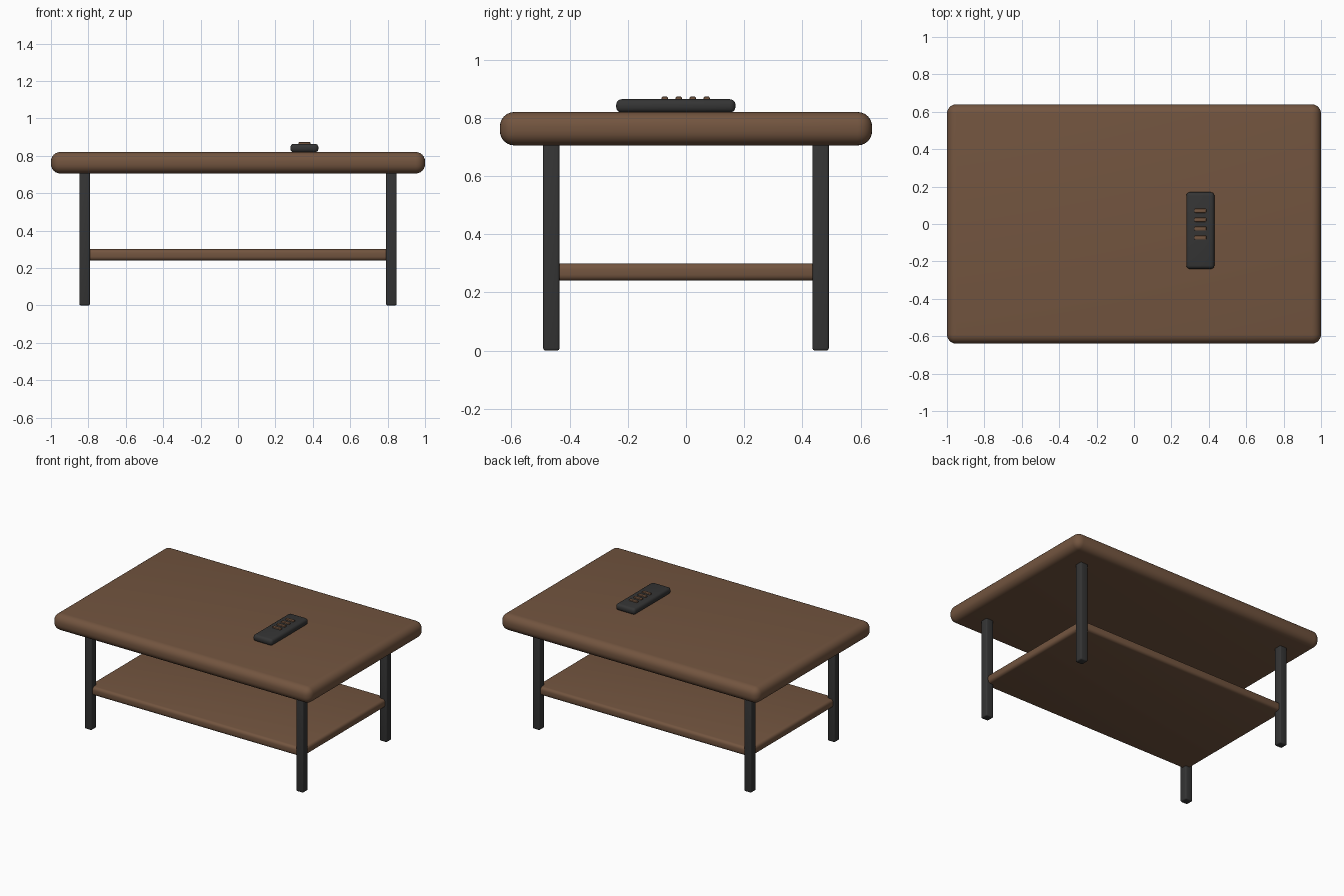
import bpy
import math

cube = bpy.data.objects.get("Cube")
if cube:
    bpy.data.objects.remove(cube, do_unlink=True)


def make_material(name, rgb):
    mat = bpy.data.materials.new(name)
    mat.use_nodes = True
    color = (*rgb, 1.0)
    mat.diffuse_color = color
    mat.node_tree.nodes["Principled BSDF"].inputs["Base Color"].default_value = color
    return mat


wood = make_material("brown wood", (0.17, 0.09, 0.05))
charcoal = make_material("charcoal", (0.035, 0.035, 0.035))


def rounded_box(name, low, high, radius, segments, mat):
    """Box between two corners with rounded edges."""
    center = [(a + b) / 2 for a, b in zip(low, high)]
    bpy.ops.mesh.primitive_cube_add(size=1, location=center)
    obj = bpy.context.object
    obj.name = name
    obj.scale = [b - a for a, b in zip(low, high)]
    bpy.ops.object.transform_apply(location=False, rotation=False, scale=True)
    bevel = obj.modifiers.new("rounded edges", "BEVEL")
    bevel.width = radius
    bevel.segments = segments
    bpy.ops.object.modifier_apply(modifier=bevel.name)
    bpy.ops.object.shade_smooth_by_angle(angle=math.radians(35))
    obj.data.materials.append(mat)
    return obj


# Table top and lower shelf
rounded_box("table_top", (-1, -0.64, 0.705), (1, 0.64, 0.82), 0.05, 6, wood)
rounded_box("lower_shelf", (-0.835, -0.48, 0.24), (0.835, 0.48, 0.30), 0.02, 4, wood)

# Four square legs
half = 0.028
for side, x in (("left", 0.82), ("right", -0.82)):
    for end, y in (("front", -0.463), ("back", 0.463)):
        rounded_box(f"{end}_{side}_leg", (x - half, y - half, 0),
                    (x + half, y + half, 0.72), 0.008, 3, charcoal)

# Remote control with a column of buttons
rounded_box("remote_body", (0.28, -0.24, 0.818), (0.43, 0.17, 0.864), 0.019, 4, charcoal)
for i in range(4):
    y = -0.073 + 0.048 * i
    rounded_box(f"remote_button_{i + 1}", (0.323, y - 0.011, 0.858),
                (0.387, y + 0.011, 0.873), 0.005, 2, wood)
